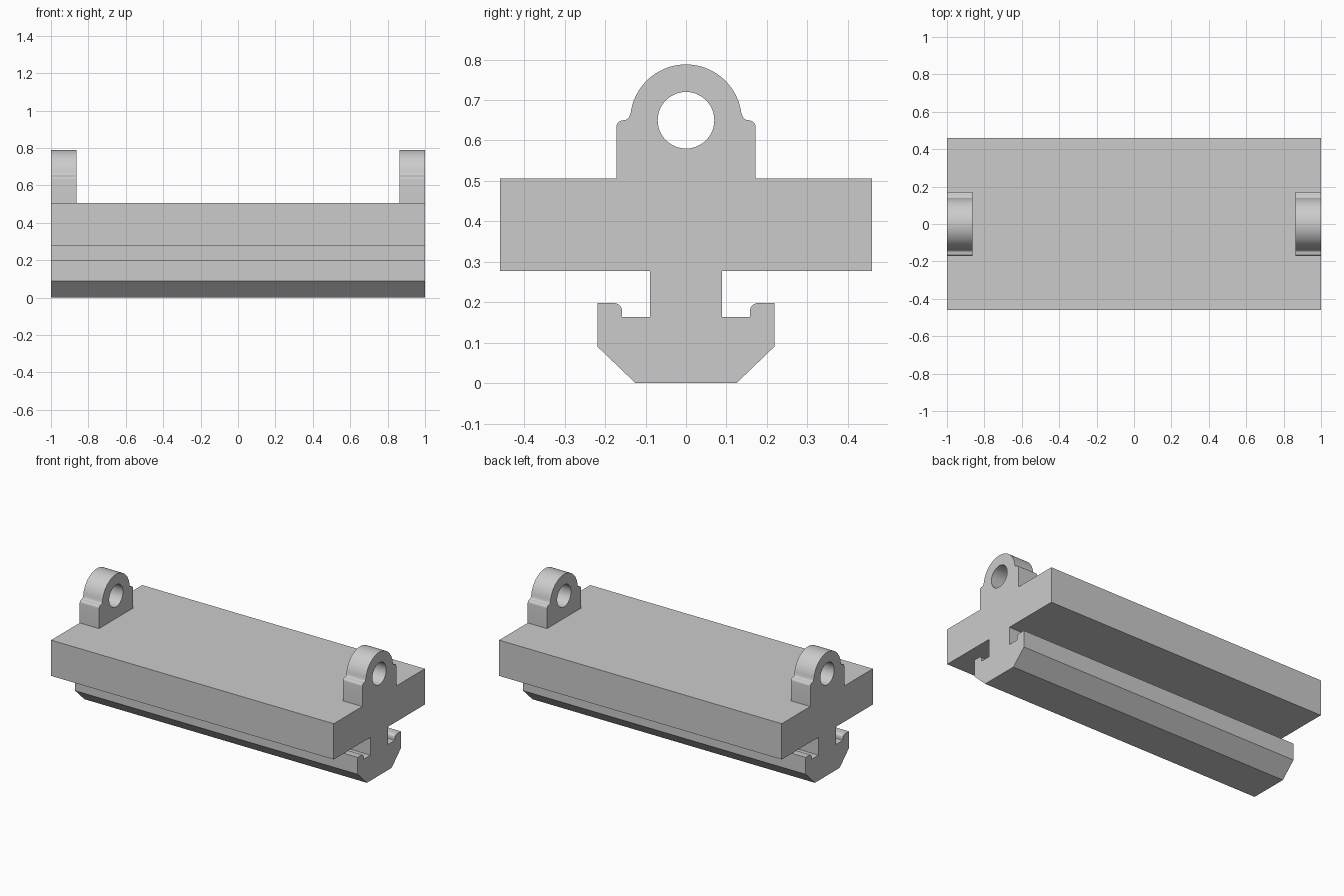
import bpy, bmesh
from math import sin, cos, pi, radians

if "Cube" in bpy.data.objects:
    bpy.data.objects.remove(bpy.data.objects["Cube"])

grey = bpy.data.materials.new("light grey")
grey.diffuse_color = (0.6, 0.6, 0.6, 1)
grey.use_nodes = True
grey.node_tree.nodes["Principled BSDF"].inputs["Base Color"].default_value = grey.diffuse_color


def arc(cy, cz, r, a0, a1, n):
    """Points on an arc in the YZ plane, angles in degrees."""
    return [(cy + r * cos(radians(a0 + (a1 - a0) * i / n)),
             cz + r * sin(radians(a0 + (a1 - a0) * i / n))) for i in range(n + 1)]


def mirrored(half):
    """Close a right-hand half outline with its mirror image."""
    return half + [(-y, z) for y, z in reversed(half) if y > 1e-6]


def extrude_profile(name, loops, x0, x1):
    """Fill YZ loops (later loops are holes) and extrude them along x."""
    bm = bmesh.new()
    edges = []
    for loop in loops:
        vs = [bm.verts.new((x0, y, z)) for y, z in loop]
        edges += [bm.edges.new((vs[i - 1], vs[i])) for i in range(len(vs))]
    bmesh.ops.triangle_fill(bm, edges=edges, use_beauty=True, normal=(1, 0, 0))
    geom = bmesh.ops.extrude_face_region(bm, geom=bm.faces[:], use_keep_orig=True)["geom"]
    bmesh.ops.translate(bm, vec=(x1 - x0, 0, 0),
                        verts=[v for v in geom if isinstance(v, bmesh.types.BMVert)])
    bmesh.ops.recalc_face_normals(bm, faces=bm.faces[:])
    mesh = bpy.data.meshes.new(name)
    bm.to_mesh(mesh)
    bm.free()
    mesh.materials.append(grey)
    obj = bpy.data.objects.new(name, mesh)
    bpy.context.collection.objects.link(obj)
    bpy.ops.object.select_all(action='DESELECT')
    obj.select_set(True)
    bpy.context.view_layer.objects.active = obj
    bpy.ops.object.shade_smooth_by_angle(angle=radians(30))
    return obj


# Slab, neck and hooked rail in one section
body = [(0.125, 0), (0.2185, 0.09), (0.2185, 0.198)]
body += arc(0.178, 0.178, 0.02, 90, 180, 6)        # rounded lip of the hook
body += [(0.158, 0.163), (0.089, 0.163), (0.089, 0.277),
         (0.4605, 0.277), (0.4605, 0.506)]
extrude_profile("slab_and_rail", [mirrored(body)], -1, 1)

# Pierced lugs at both ends
lug = [(0.172, 0.506)]
lug += arc(0.155, 0.633, 0.017, 0, 90, 6)          # rounded shoulder
lug += arc(0.155, 0.667, 0.017, 270, 188, 5)       # fillet into the eye
lug += arc(0, 0.65, 0.138, 8, 90, 20)              # half of the eye
hole = arc(0, 0.65, 0.07, 0, 360, 48)[:-1]
for side, x0, x1 in (("left", -1, -0.863), ("right", 0.863, 1)):
    extrude_profile(side + "_lug", [mirrored(lug), hole], x0, x1)
